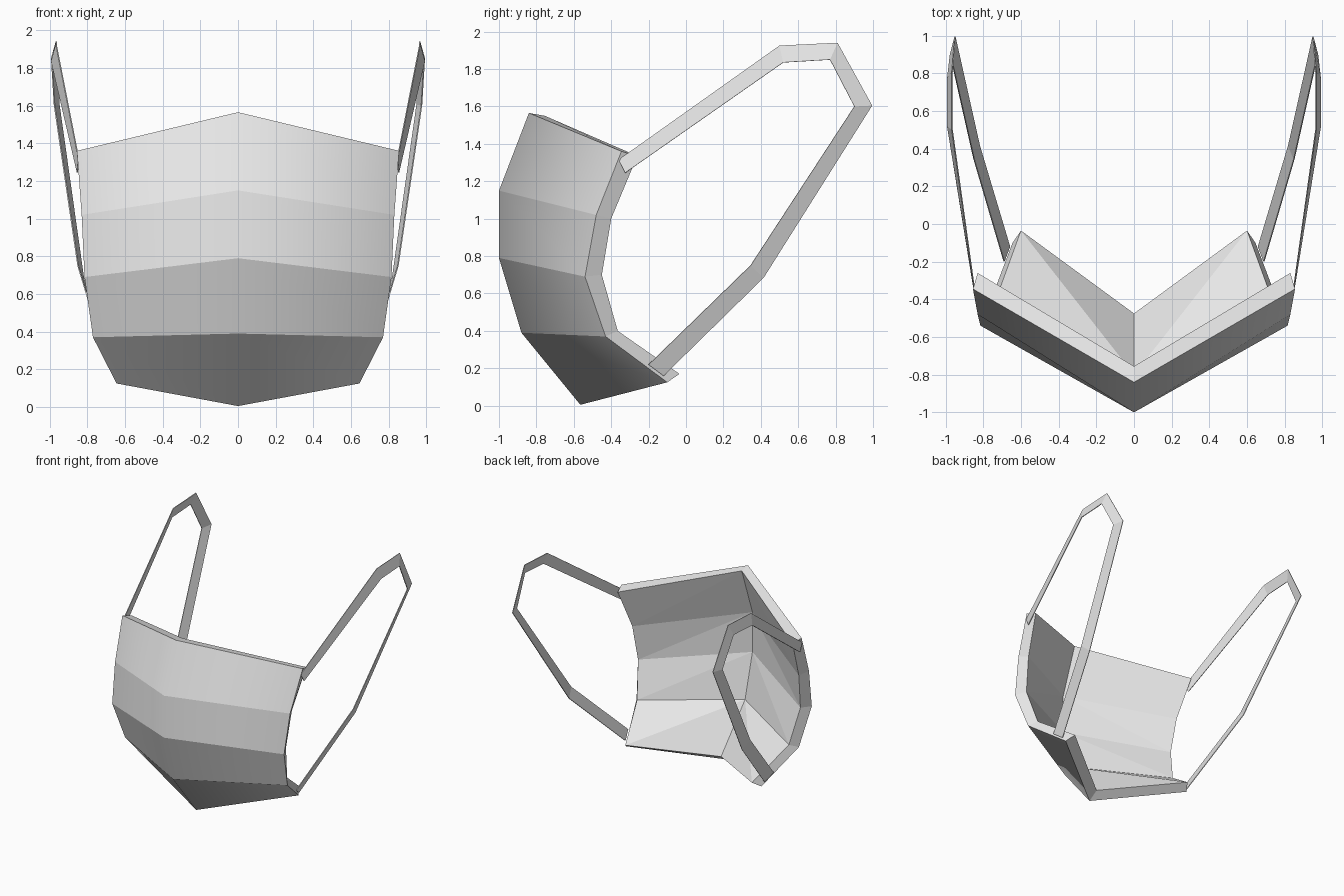
import bpy
import bmesh

cube = bpy.data.objects.get("Cube")
if cube:
    bpy.data.objects.remove(cube, do_unlink=True)

fabric = bpy.data.materials.new("light_grey_fabric")
fabric.use_nodes = True
grey = (0.8, 0.8, 0.8, 1)
fabric.diffuse_color = grey
fabric.node_tree.nodes["Principled BSDF"].inputs["Base Color"].default_value = grey


def finish(bm, name):
    mesh = bpy.data.meshes.new(name)
    bm.to_mesh(mesh)
    bm.free()
    mesh.materials.append(fabric)
    obj = bpy.data.objects.new(name, mesh)
    bpy.context.collection.objects.link(obj)
    return obj


# Mask body: each row runs right corner, centre ridge, left corner
outer_ridge = [(-.84, 1.565), (-1, 1.15), (-1, .79), (-.88, .39), (-.565, .005)]
outer_side = [(.855, -.345, 1.36), (.83, -.48, 1.02), (.815, -.54, .69),
              (.77, -.43, .37), (.645, -.1, .125)]
inner_ridge = [(-.755, 1.55), (-.9, 1.14), (-.9, .8), (-.8, .43), (-.475, .065)]
inner_side = [(.83, -.26, 1.335), (.79, -.4, 1.0), (.77, -.45, .7),
              (.72, -.365, .4), (.6, -.035, .17)]

bm = bmesh.new()


def shell(ridge, side):
    return [[bm.verts.new((-x, y, z)), bm.verts.new((0, *r)), bm.verts.new((x, y, z))]
            for r, (x, y, z) in zip(ridge, side)]


outer, inner = shell(outer_ridge, outer_side), shell(inner_ridge, inner_side)
for i in range(4):
    for j in range(2):
        # Panels blend softly across the ridge, with a crease between rows
        face = bm.faces.new((outer[i][j], outer[i + 1][j],
                             outer[i + 1][j + 1], outer[i][j + 1]))
        face.smooth = True
        # Faceted lining, split from each ridge point to the lower corner
        ridge, low_ridge = inner[i][1], inner[i + 1][1]
        corner, low_corner = inner[i][2 * j], inner[i + 1][2 * j]
        bm.faces.new((ridge, corner, low_corner))
        bm.faces.new((ridge, low_corner, low_ridge))


# Rim closing the gap between the outside and the lining
def loop(rows):
    return ([r[0] for r in rows] + [rows[-1][1]]
            + [r[2] for r in reversed(rows)] + [rows[0][1]])


a, b = loop(outer), loop(inner)
for i in range(len(a)):
    k = (i + 1) % len(a)
    bm.faces.new((a[i], a[k], b[k], b[i]))
bmesh.ops.recalc_face_normals(bm, faces=bm.faces)
for edge in bm.edges:
    on_ridge = all(abs(v.co.x) < .001 for v in edge.verts)
    edge.smooth = on_ridge and all(f.smooth for f in edge.link_faces)
finish(bm, "mask_body")

# Ear straps: flat ribbons, given by their outer and inner edges
strap_outer = [(.845, -.36, 1.315), (.965, .5, 1.925), (.965, .81, 1.94),
               (.95, .995, 1.605), (.82, .415, .685), (.66, -.12, .16)]
strap_inner = [(.853, -.325, 1.245), (.99, .52, 1.835), (.99, .77, 1.85),
               (.975, .9, 1.6), (.85, .345, .75), (.69, -.2, .22)]
for name, sign in (("left_ear_strap", 1), ("right_ear_strap", -1)):
    bm = bmesh.new()
    edges = [[bm.verts.new((sign * x, y, z)) for x, y, z in pts]
             for pts in (strap_outer, strap_inner)]
    for i in range(5):
        quad = [edges[0][i], edges[0][i + 1], edges[1][i + 1], edges[1][i]]
        bm.faces.new(quad if sign < 0 else quad[::-1])
    strap = finish(bm, name)
    thin = strap.modifiers.new("thickness", "SOLIDIFY")
    thin.thickness = .006
    thin.offset = 0
